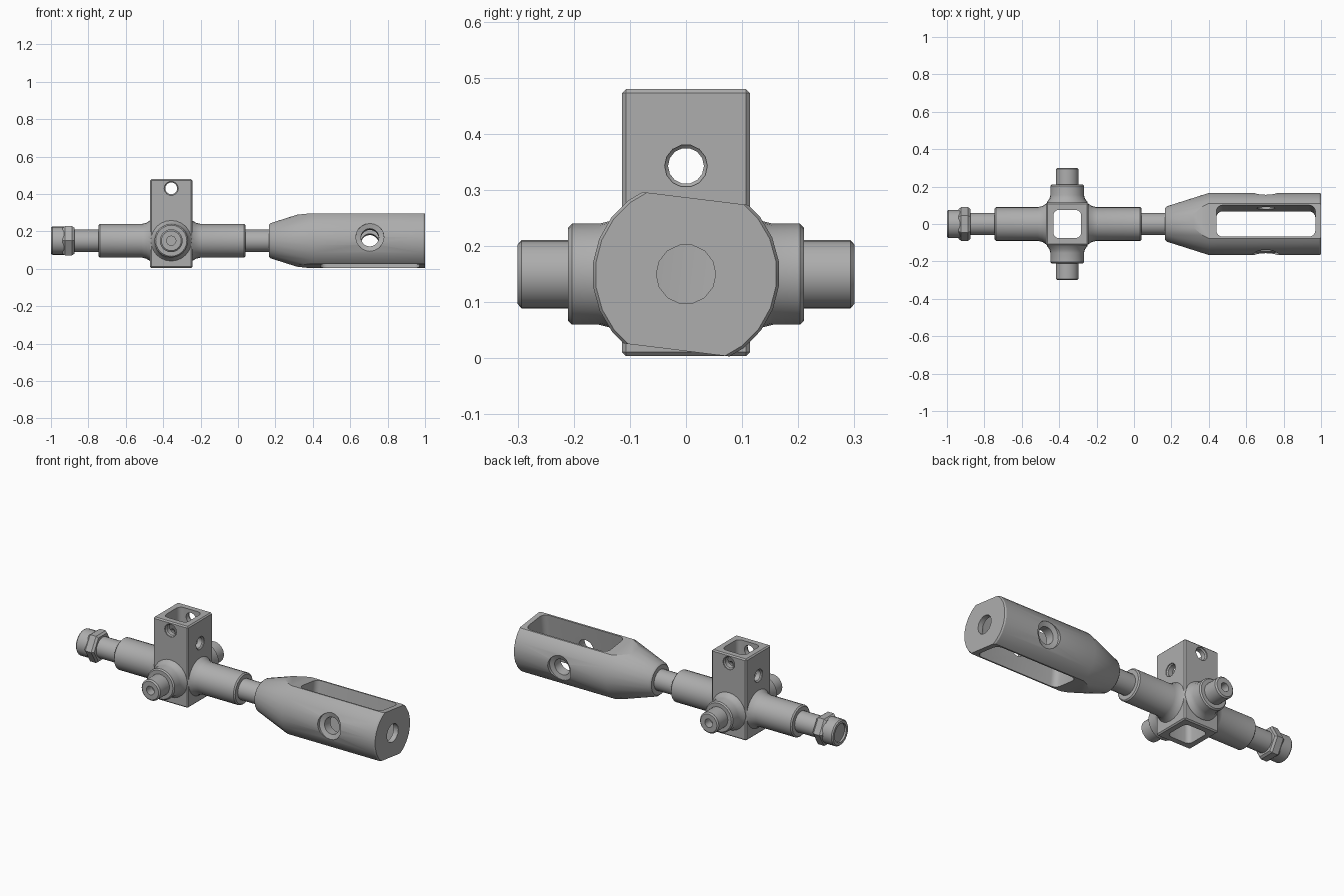
import bpy, bmesh
from math import cos, sin, pi, radians
from mathutils import Matrix, Vector

if "Cube" in bpy.data.objects:
    bpy.data.objects.remove(bpy.data.objects["Cube"])

steel = bpy.data.materials.new("grey steel")
steel.use_nodes = True
STEEL = (0.42, 0.42, 0.42, 1)
steel.diffuse_color = STEEL
steel.node_tree.nodes["Principled BSDF"].inputs["Base Color"].default_value = STEEL

AXIS = 0.15                # height of the main shaft axis
BLOCK_X = -0.357           # centre of the trunnion block
TILT = Matrix.Translation((0, 0, AXIS)) @ Matrix.Rotation(radians(-7), 4, 'X')
ALONG_X = Matrix.Translation((0, 0, AXIS))


def finish(name, bm, matrix):
    bmesh.ops.recalc_face_normals(bm, faces=bm.faces[:])
    bm.transform(matrix)
    mesh = bpy.data.meshes.new(name)
    bm.to_mesh(mesh)
    bm.free()
    mesh.materials.append(steel)
    ob = bpy.data.objects.new(name, mesh)
    bpy.context.collection.objects.link(ob)
    return ob


def lathe(name, profile, sides=24, matrix=ALONG_X):
    """Solid turned about the local x axis from (x, radius) pairs."""
    bm = bmesh.new()
    rings = [[bm.verts.new((x, r * cos(2 * pi * i / sides), r * sin(2 * pi * i / sides)))
              for i in range(sides)] for x, r in profile]
    for a, b in zip(rings, rings[1:]):
        for i in range(sides):
            j = (i + 1) % sides
            bm.faces.new((a[i], a[j], b[j], b[i]))
    bm.faces.new(rings[0])
    bm.faces.new(rings[-1])
    return finish(name, bm, matrix)


def box(name, size, centre, matrix=Matrix(), bevel=0, segments=1, upright_only=False):
    bm = bmesh.new()
    bmesh.ops.create_cube(bm, size=1)
    bm.transform(Matrix.Translation(centre) @ Matrix.Diagonal((*size, 1)))
    edges = [e for e in bm.edges if not upright_only
             or abs(e.verts[0].co.z - e.verts[1].co.z) > 0.01]
    if bevel:
        bmesh.ops.bevel(bm, geom=edges, offset=bevel, segments=segments,
                        profile=0.5, affect='EDGES')
    return finish(name, bm, matrix)


def combine(target, other, operation):
    """Apply a boolean and remove the helper solid."""
    mod = target.modifiers.new("cut", 'BOOLEAN')
    mod.operation = operation
    mod.solver = 'EXACT'
    mod.object = other
    bpy.context.view_layer.objects.active = target
    bpy.ops.object.modifier_apply(modifier=mod.name)
    bpy.data.objects.remove(other)


def turned(angle, axis, origin):
    return Matrix.Translation(origin) @ Matrix.Rotation(angle, 4, axis)


# Slotted handle: turned body trimmed to two tilted flats
handle = lathe("slotted_handle", [(0.165, 0.085), (0.175, 0.095), (0.40, 0.167),
                                  (0.992, 0.167), (1.0, 0.162)], 24, TILT)
combine(handle, box("flats", (2, 1, 0.272), (0.6, 0, 0), TILT), 'INTERSECT')
combine(handle, box("slot", (0.53, 0.17, 0.6), (0.705, 0, 0), TILT, 0.035, 4, True), 'DIFFERENCE')
combine(handle, lathe("end_bore", [(0.9, 0.053), (1.1, 0.053)], 14), 'DIFFERENCE')

# Counterbored cross hole through both cheeks of the handle
cross = TILT @ turned(pi / 2, 'Z', (0.705, 0, 0))
combine(handle, lathe("cross_hole", [(-0.3, 0.075), (-0.148, 0.075), (-0.14, 0.048),
                                     (0.14, 0.048), (0.148, 0.075), (0.3, 0.075)], 20, cross),
        'DIFFERENCE')

# Trunnion block with flared sleeve and side trunnions
block = box("trunnion_block", (0.225, 0.228, 0.476), (BLOCK_X, 0, 0.242), bevel=0.007)
sleeve = lathe("sleeve", [(-0.745, 0.083), (-0.738, 0.09), (-0.515, 0.09), (-0.49, 0.096),
                          (-0.465, 0.112), (-0.25, 0.112), (-0.225, 0.096), (-0.20, 0.09),
                          (0.033, 0.09), (0.04, 0.083)])
combine(block, sleeve, 'UNION')
half = [(0.09, 0.112), (0.118, 0.108), (0.135, 0.095), (0.155, 0.09), (0.203, 0.09),
        (0.21, 0.083), (0.21, 0.061), (0.293, 0.061), (0.30, 0.053)]
for side in (-1, 1):
    place = turned(side * pi / 2, 'Z', (BLOCK_X, 0, AXIS))
    combine(block, lathe("trunnion", half, 24, place), 'UNION')
    combine(block, lathe("trunnion_hole", [(0.25, 0.025), (0.4, 0.025)], 16, place), 'DIFFERENCE')

# Rounded window running down through the block
combine(block, box("window", (0.148, 0.15, 1), (BLOCK_X, 0, 0.24), Matrix(), 0.028, 4, True),
        'DIFFERENCE')

# Countersunk pin holes near the top, one along each direction
for angle, height in ((0, 0.343), (pi / 2, 0.43)):
    pin = [(-0.2, 0.038), (-0.108, 0.038), (-0.102, 0.032),
           (0.102, 0.032), (0.108, 0.038), (0.2, 0.038)]
    combine(block, lathe("pin_hole", pin, 14, turned(angle, 'Z', (BLOCK_X, 0, height))),
            'DIFFERENCE')

# Shaft pieces on either side of the block
lathe("handle_rod", [(0.0, 0.06), (0.43, 0.06)], 20)
lathe("tail_rod", [(-0.96, 0.06), (-0.70, 0.06)], 20)

# Hexagonal lock nut and recessed end cap
lathe("lock_nut", [(-0.937, 0.08), (-0.925, 0.09), (-0.887, 0.09), (-0.875, 0.08)], 6)
cap = lathe("end_cap", [(-1.0, 0.069), (-0.993, 0.075), (-0.93, 0.075)])
combine(cap, lathe("cap_recess", [(-1.1, 0.054), (-0.988, 0.054)], 20), 'DIFFERENCE')

# Smooth the turned surfaces and keep the machined edges crisp
bpy.ops.object.select_all(action='DESELECT')
for ob in bpy.context.collection.objects:
    if ob.type == 'MESH':
        ob.select_set(True)
        bpy.context.view_layer.objects.active = ob
bpy.ops.object.shade_smooth_by_angle(angle=radians(28))
